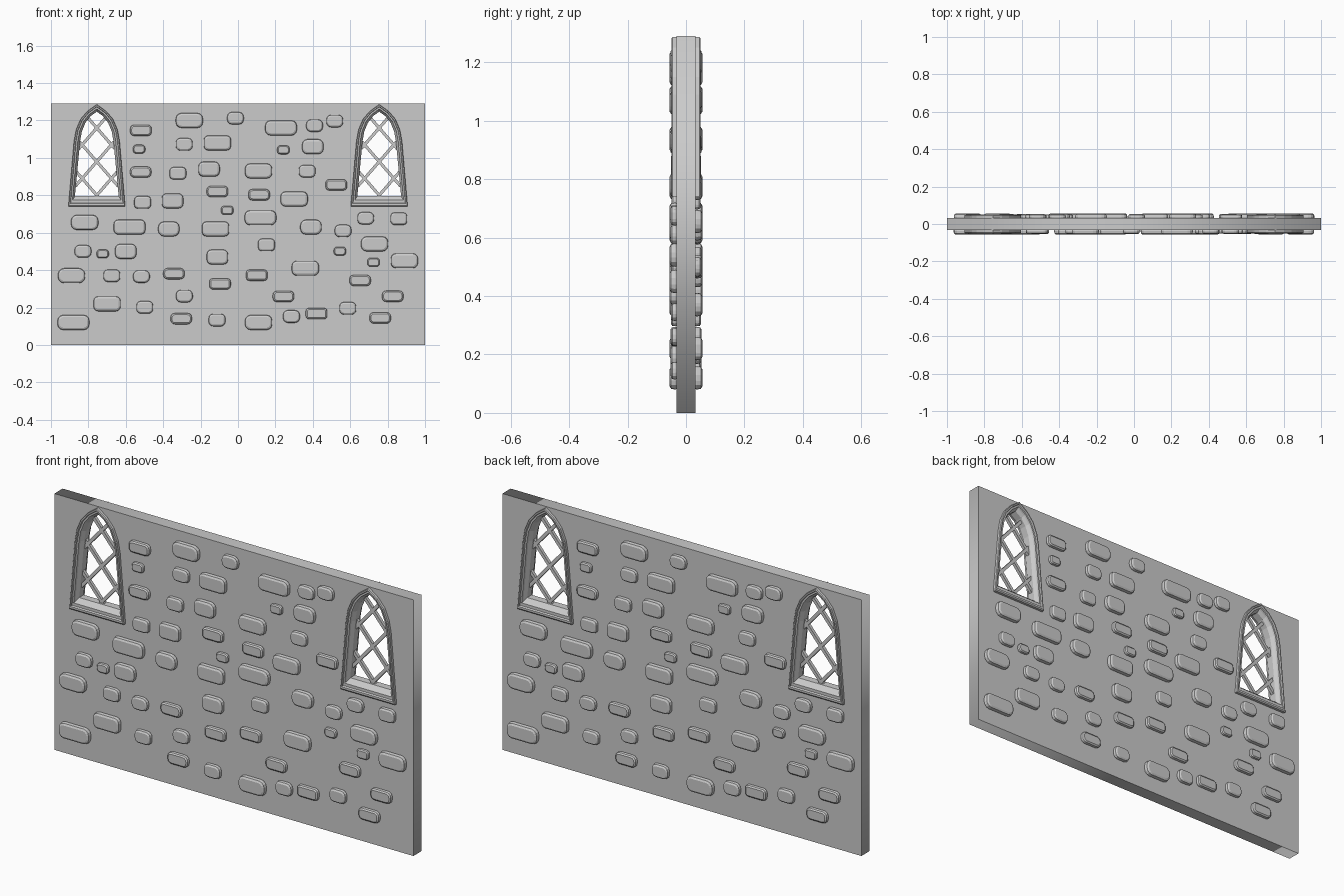
import bpy, bmesh, math, random

if "Cube" in bpy.data.objects:
    bpy.data.objects.remove(bpy.data.objects["Cube"])

random.seed(4)
T = 0.033          # half thickness of the wall
H = 1.29           # wall height
WX = 0.755         # window centre distance

# half outlines of the window frame, bottom corner to apex
OUTER = [(0.152, 0.74), (0.122, 1.09), (0.111, 1.15), (0.087, 1.207), (0.05, 1.25), (0, 1.286)]
INNER = [(0.117, 0.795), (0.089, 1.09), (0.08, 1.14), (0.061, 1.187), (0.035, 1.222), (0, 1.247)]


def outline(t):
    """Closed lancet outline, blended from outer (0) to inner (1)."""
    half = [(a[0] + (b[0] - a[0]) * t, a[1] + (b[1] - a[1]) * t) for a, b in zip(OUTER, INNER)]
    return half + [(-x, z) for x, z in reversed(half[:-1])]


def finish(bm, name):
    bmesh.ops.recalc_face_normals(bm, faces=bm.faces)
    me = bpy.data.meshes.new(name)
    bm.to_mesh(me)
    bm.free()
    ob = bpy.data.objects.new(name, me)
    bpy.context.collection.objects.link(ob)
    return ob


def loft(bm, rings, cap=False):
    """Join closed rings of points with quads."""
    vs = [[bm.verts.new(p) for p in r] for r in rings]
    n = len(vs[0])
    for a, b in zip(vs, vs[1:]):
        for i in range(n):
            j = (i + 1) % n
            bm.faces.new((a[i], a[j], b[j], b[i]))
    if cap:
        bm.faces.new(vs[-1])


# wall slab with two window openings, as a filled 2D curve
cu = bpy.data.curves.new("wall", 'CURVE')
cu.dimensions = '2D'
cu.fill_mode = 'BOTH'
cu.extrude = T
loops = [[(-1, 0), (1, 0), (1, H), (-1, H)]]
loops += [[(x + s * WX, z) for x, z in outline(0.5)] for s in (-1, 1)]
for pts in loops:
    sp = cu.splines.new('POLY')
    sp.points.add(len(pts) - 1)
    for p, (x, z) in zip(sp.points, pts):
        p.co = (x, z, 0, 1)
    sp.use_cyclic_u = True
wall = bpy.data.objects.new("wall", cu)
wall.rotation_euler.x = math.pi / 2
bpy.context.collection.objects.link(wall)
bpy.context.view_layer.objects.active = wall
wall.select_set(True)
bpy.ops.object.convert(target='MESH')

# window frames: stepped moulding through the wall
front = [(0, -0.03), (0, -0.046), (0.1, -0.05), (0.28, -0.05), (0.36, -0.043),
         (0.62, -0.043), (0.7, -0.034), (1, -0.018)]
profile = front + [(t, -y) for t, y in reversed(front)]


def half_width(z):
    for (x0, z0), (x1, z1) in zip(INNER, INNER[1:]):
        if z0 <= z <= z1:
            return x0 + (x1 - x0) * (z - z0) / (z1 - z0)
    return -1


for s, side in ((-1, "left"), (1, "right")):
    bm = bmesh.new()
    loft(bm, [[(x + s * WX, y, z) for x, z in outline(t)] for t, y in profile])
    finish(bm, "window_frame_" + side)

    # diagonal lattice bars clipped to the opening
    bm = bmesh.new()
    slope, r = 1.15, 0.008
    ln = math.hypot(1, slope)
    for d in (-1, 1):
        for k in range(-1, 4):
            zc = 0.80 + 0.18 * k
            xs = [i * 0.002 for i in range(-75, 76)
                  if abs(i * 0.002) <= half_width(zc + d * slope * i * 0.002)]
            if len(xs) < 8:
                continue
            nx, nz = -d * slope / ln * r, r / ln
            ends = []
            for x in (xs[0] - 0.005, xs[-1] + 0.005):
                z = zc + d * slope * x
                ends.append([(x + s * WX + a * nx, b * r, z + a * nz)
                             for a, b in ((1, 1), (1, -1), (-1, -1), (-1, 1))])
            loft(bm, ends, True)
    finish(bm, "window_lattice_" + side)

# the large stones are placed; size (width, height) and centres (x, z)
LARGE = {
    (0.17, 0.08): [(.23, 1.16), (.12, .68), (-.58, .63), (-.88, .12)],
    (0.146, 0.08): [(-.26, 1.2), (-.11, 1.08), (.11, .93), (.3, .78), (-.82, .655), (-.12, .62),
                    (.73, .54), (.89, .45), (-.89, .37), (.36, .41), (-.7, .22), (.11, .12)],
    (0.115, 0.08): [(-.37, .62), (.39, .63), (-.11, .47), (.4, 1.06), (-.155, .94), (-.35, .77), (-.6, .5)],
}
stones = [(x, z, w, h) for (w, h), cs in LARGE.items() for x, z in cs]


def gap(x, z, w, h):
    """Clear distance from a new stone to its nearest neighbour."""
    return min(max(abs(x - a) - (w + c) / 2, abs(z - b) - (h + d) / 2) for a, b, c, d in stones)


# small stones fill the widest gaps, clear of the windows
for w, h, count in ((0.115, 0.06, 14), (0.09, 0.067, 19), (0.066, 0.047, 6)):
    for _ in range(count):
        tries = [(random.uniform(-.9, .9), random.uniform(.13, 1.22), w, h) for _ in range(60)]
        tries = [t for t in tries if t[1] < 0.68 or abs(t[0]) < 0.53]
        stones.append(max(tries, key=lambda t: gap(*t)))


def rounded(cx, cz, w, h, r, y):
    """Rounded rectangle ring in the wall plane."""
    ring = []
    for q, (sx, sz) in enumerate(((1, 1), (-1, 1), (-1, -1), (1, -1))):
        for k in range(4):
            a = math.pi / 2 * (q + k / 3)
            ring.append((cx + sx * (w / 2 - r) + r * math.cos(a), y,
                         cz + sz * (h / 2 - r) + r * math.sin(a)))
    return ring


bm = bmesh.new()
for x, z, w, h in stones:
    r = h * random.uniform(0.3, 0.42)
    e = h * 0.14
    d = 0.04 + 0.2 * h      # bigger stones stand further out
    loft(bm, [rounded(x, z, w - 0.004, h - 0.004, r, -0.03),
              rounded(x, z, w, h, r, -0.037),
              rounded(x, z, w - e * 0.4, h - e * 0.4, r - e * 0.2, -d + 0.005),
              rounded(x, z, w - e * 2, h - e * 2, r - e * 0.9, -d)], True)
front_stones = finish(bm, "stones_front")

# the back carries the same pattern, turned half round
back = bpy.data.objects.new("stones_back", front_stones.data.copy())
back.rotation_euler.z = math.pi
bpy.context.collection.objects.link(back)
